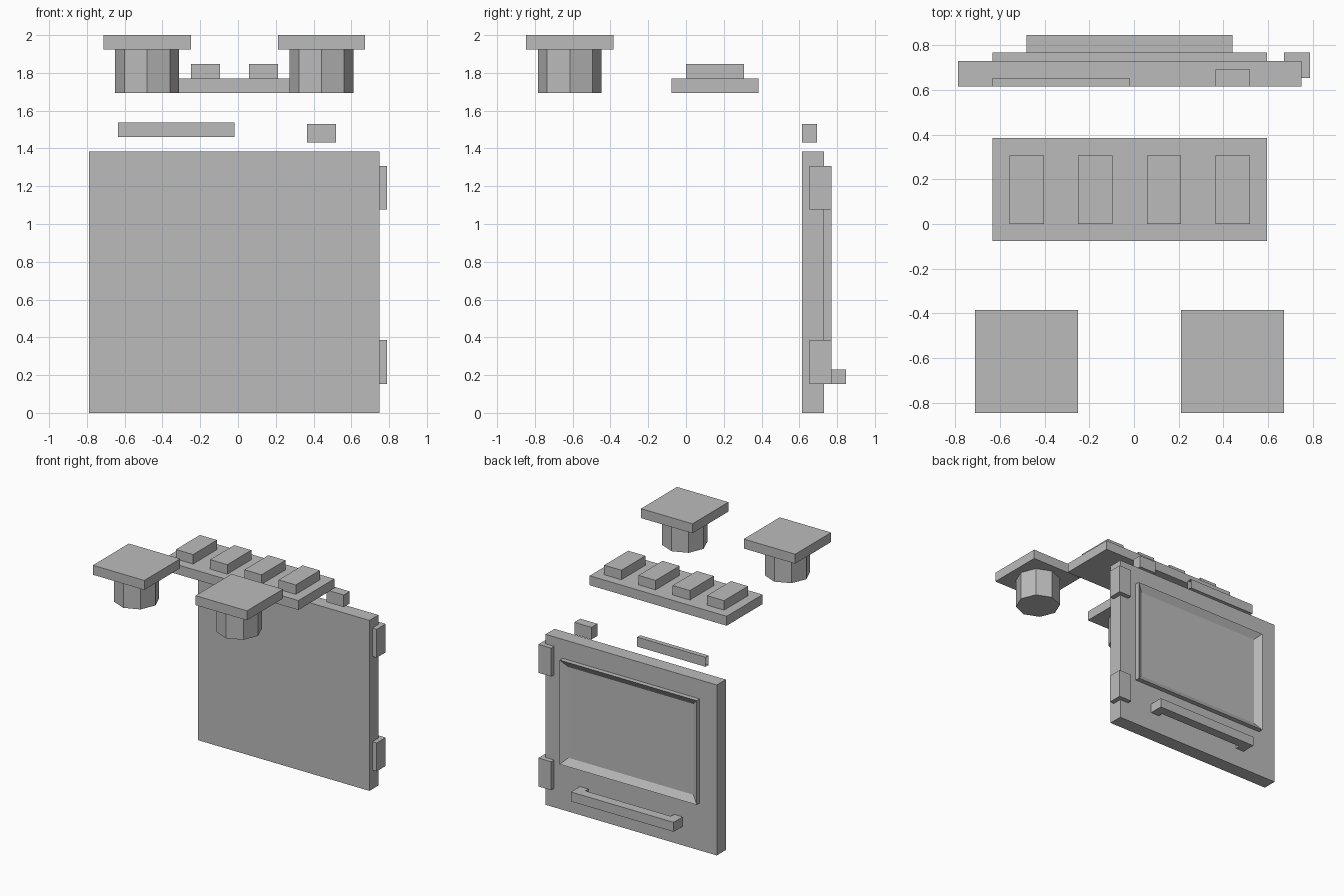
import bpy, bmesh, math
from mathutils import Matrix, Vector

if "Cube" in bpy.data.objects:
    bpy.data.objects.remove(bpy.data.objects["Cube"])

U = 1 / 13          # modelling grid step
X0 = -10.25         # left edge of the door, in steps

grey = bpy.data.materials.new("plain_grey")
grey.diffuse_color = (0.5, 0.5, 0.5, 1)
grey.use_nodes = True
grey.node_tree.nodes["Principled BSDF"].inputs["Base Color"].default_value = grey.diffuse_color


def finish(name, bm):
    """Turn a bmesh built in grid steps into a scaled, coloured object."""
    bmesh.ops.transform(bm, matrix=Matrix.Scale(U, 4) @ Matrix.Translation((X0, 0, 0)),
                        verts=bm.verts)
    mesh = bpy.data.meshes.new(name)
    bm.to_mesh(mesh)
    bm.free()
    mesh.materials.append(grey)
    obj = bpy.data.objects.new(name, mesh)
    bpy.context.collection.objects.link(obj)
    return obj


def add_box(bm, x, y, z):
    """Add a box given its (min, max) on each axis."""
    lo, hi = Vector((x[0], y[0], z[0])), Vector((x[1], y[1], z[1]))
    m = Matrix.Translation((lo + hi) / 2) @ Matrix.Diagonal((*(hi - lo), 1))
    bmesh.ops.create_cube(bm, size=1, matrix=m)
    bm.normal_update()


def box(name, x, y, z):
    bm = bmesh.new()
    add_box(bm, x, y, z)
    return finish(name, bm)


# door panel and its two hinges
box("door", (0, 20), (8, 9.5), (0, 18))
for name, z in (("lower_hinge", 2), ("upper_hinge", 14)):
    box(name, (19, 20.5), (8.5, 10), (z, z + 3))

# window frame with a recessed pane
bm = bmesh.new()
add_box(bm, (2, 18), (9.5, 10), (5, 16))
pane = [f for f in bm.faces if f.normal.y > 0.9]
bmesh.ops.inset_region(bm, faces=pane, thickness=1)
bmesh.ops.translate(bm, verts=pane[0].verts, vec=(0, -0.45, 0))
finish("window_frame", bm)

# handle bar on two feet
box("handle_bar", (4, 16), (10, 11), (2, 3))
for side, x in (("left", 4), ("right", 15)):
    box("handle_foot_" + side, (x, x + 1), (9.5, 10), (2, 3))

# display strip: a sleeve with open ends
bm = bmesh.new()
add_box(bm, (2, 10), (8, 8.5), (19, 20))
ends = [f for f in bm.faces if abs(f.normal.x) > 0.9]
bmesh.ops.delete(bm, geom=ends, context='FACES_ONLY')
finish("display_strip", bm)

# small latch block
box("latch_block", (15, 17), (8, 9), (18.6, 19.88))

# raised panel with a row of four blocks
box("top_panel", (2, 18), (-1, 5), (22, 23))
for i in range(4):
    x = 3 + 4 * i
    box(f"panel_block_{i + 1}", (x, x + 2), (0, 4), (23, 24))

# two square plates on octagonal stems
for side, x in (("left", 4), ("right", 16)):
    box("plate_" + side, (x - 3, x + 3), (-11, -5), (25, 26))
    bm = bmesh.new()
    bmesh.ops.create_cone(bm, cap_ends=True, segments=8, radius1=2.2, radius2=2.2, depth=3,
                          matrix=Matrix.Translation((x, -8, 23.5)))
    finish("stem_" + side, bm)
